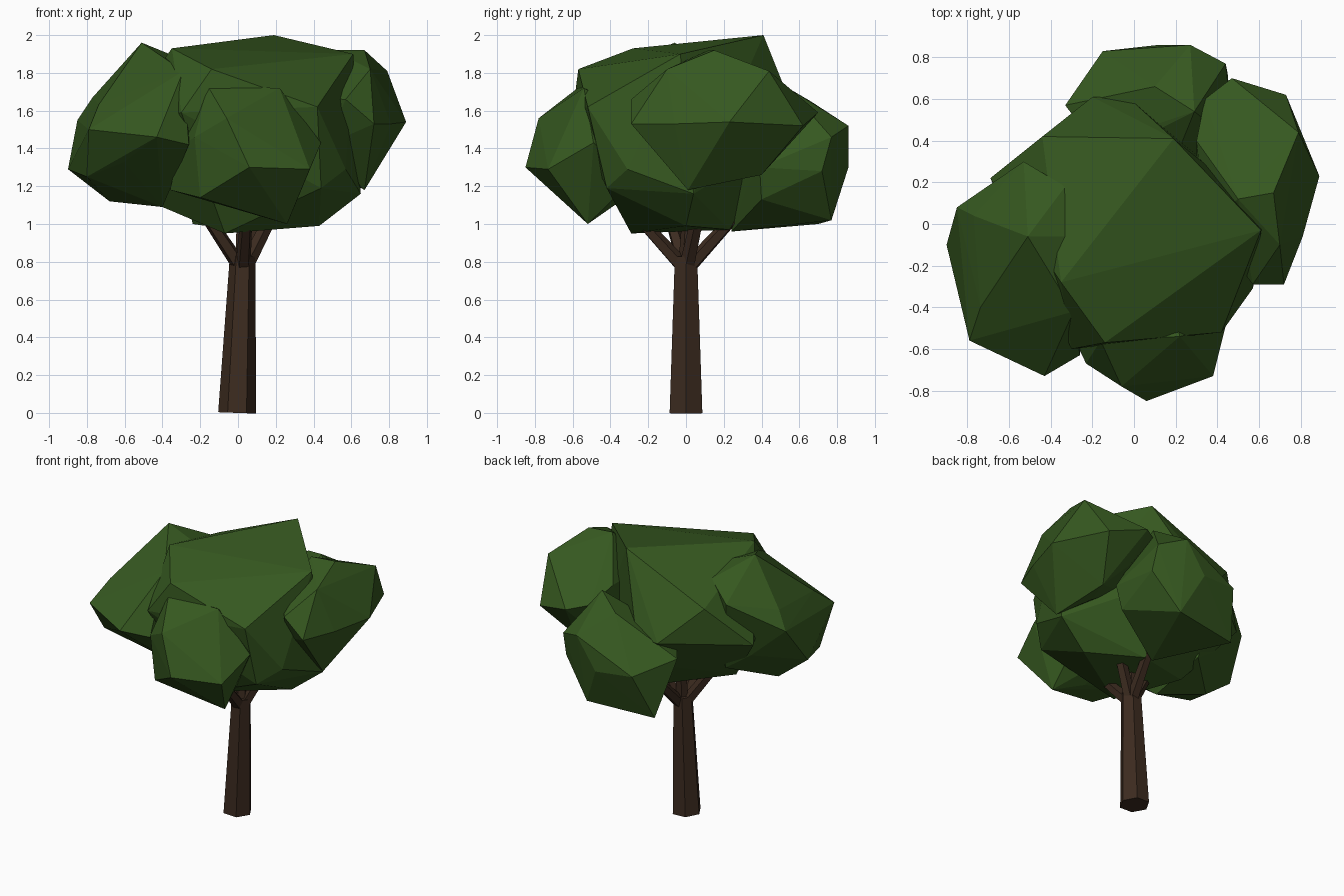
import bpy
import bmesh
from mathutils import Matrix, Vector

default_cube = bpy.data.objects.get("Cube")
if default_cube:
    bpy.data.objects.remove(default_cube, do_unlink=True)


def make_material(name, red, green, blue):
    material = bpy.data.materials.new(name)
    material.use_nodes = True
    colour = (red, green, blue, 1)
    material.diffuse_color = colour
    material.node_tree.nodes["Principled BSDF"].inputs["Base Color"].default_value = colour
    return material


leaf_green = make_material("leaf green", .036, .097, .014)
bark_brown = make_material("bark brown", .045, .024, .014)


def finish(bm, name, material):
    """Turn a bmesh into a flat-shaded object with one colour."""
    bmesh.ops.recalc_face_normals(bm, faces=bm.faces[:])
    mesh = bpy.data.meshes.new(name)
    bm.to_mesh(mesh)
    bm.free()
    mesh.materials.append(material)
    obj = bpy.data.objects.new(name, mesh)
    bpy.context.collection.objects.link(obj)


def limb(name, start, end, start_radius, end_radius, sides=6):
    """Tapered faceted limb between two points."""
    start, end = Vector(start), Vector(end)
    axis = end - start
    turn = axis.to_track_quat("Z", "Y").to_matrix().to_4x4()
    place = Matrix.Translation((start + end) / 2) @ turn
    bm = bmesh.new()
    bmesh.ops.create_cone(bm, cap_ends=True, segments=sides, radius1=start_radius,
                          radius2=end_radius, depth=axis.length, matrix=place)
    finish(bm, name, bark_brown)


def leaf_clump(name, centre, size, corners):
    """Chiselled clump: a rounded core stretched out to a few corner points."""
    bm = bmesh.new()
    place = Matrix.Translation(centre) @ Matrix.Diagonal((*size, 1))
    bmesh.ops.create_icosphere(bm, subdivisions=1, radius=1, matrix=place)
    points = [v.co.copy() for v in bm.verts] + [Vector(c) for c in corners]
    bm.clear()
    for point in points:
        bm.verts.new(point)
    bmesh.ops.convex_hull(bm, input=bm.verts[:])
    inner = [v for v in bm.verts if not v.link_faces]
    bmesh.ops.delete(bm, geom=inner, context="VERTS")
    finish(bm, name, leaf_green)


# Trunk
limb("trunk", (-.005, 0, 0), (.025, 0, .83), .1, .068)

# Branches reaching from the trunk top into each clump
for name, tip in {
    "right_branch": (-.34, -.16, 1.3),
    "left_branch": (.36, .14, 1.4),
    "front_branch": (.06, -.45, 1.25),
    "back_branch": (.12, .45, 1.25),
    "middle_branch": (.03, .03, 1.4),
}.items():
    limb(name, (.025 + tip[0] * .05, tip[1] * .05, .78), tip, .042, .025, 5)

# Large central clump with the broad sloping top
leaf_clump("centre_leaves", (-.03, 0, 1.4), (.45, .42, .42), [
    (.19, .41, 2), (-.35, -.28, 1.93), (.61, -.03, 1.9), (-.14, -.57, 1.82),
    (.42, -.52, 1.62), (-.3, -.6, 1.59), (-.44, .42, 1.73), (-.69, .22, 1.46),
    (-.2, .61, 1.49), (-.03, .61, 1.5), (.65, .04, 1.16), (.43, 0, .99),
    (-.07, -.29, .95), (.1, .23, .97), (-.4, 0, 1.09), (.57, -.31, 1.29),
    (.44, -.42, 1.19),
])

# Clump on the right side
leaf_clump("right_leaves", (-.52, -.2, 1.48), (.3, .38, .34), [
    (-.51, -.06, 1.96), (-.9, -.1, 1.29), (-.85, .08, 1.55), (-.79, -.56, 1.5),
    (-.43, -.73, 1.46), (-.53, .3, 1.74), (-.29, -.06, 1.87), (-.29, -.42, 1.81),
    (-.68, -.08, 1.12), (-.4, -.25, 1.09), (-.8, -.38, 1.25), (-.77, .04, 1.67),
    (-.33, .18, 1.83), (-.26, -.63, 1.42), (-.42, .15, 1.2),
])

# Clump on the left side
leaf_clump("left_leaves", (.53, .2, 1.54), (.26, .36, .28), [
    (.67, .15, 1.92), (.5, .12, 1.92), (.79, .44, 1.81), (.89, .23, 1.54),
    (.72, -.29, 1.53), (.57, -.29, 1.66), (.67, .01, 1.18), (.73, .62, 1.52),
    (.47, .7, 1.59), (.34, .6, 1.62), (.6, .4, 1.26), (.81, -.06, 1.53),
    (.3, .4, 1.7), (.7, -.1, 1.82),
])

# Clump at the front
leaf_clump("front_leaves", (.06, -.43, 1.37), (.29, .29, .3), [
    (.06, -.85, 1.3), (.38, -.73, 1.29), (-.06, -.78, 1.56), (-.16, -.56, 1.73),
    (.22, -.54, 1.72), (.44, -.49, 1.43), (.26, -.52, 1), (-.31, -.5, 1.4),
    (-.36, -.4, 1.18), (-.2, -.66, 1.14), (-.23, -.67, 1.46),
])

# Clump at the back
leaf_clump("back_leaves", (.08, .47, 1.32), (.31, .28, .28), [
    (-.15, .83, 1.32), (.12, .86, 1.3), (.27, .86, 1.52), (.44, .77, 1.46),
    (-.33, .57, 1.4), (.1, .66, 1.65), (.25, .77, 1.02), (.05, .24, .96),
    (-.24, .7, 1), (.45, .72, 1.28), (.29, .54, 1.72), (.48, .39, 1.3),
    (.44, .4, 1.13),
])
